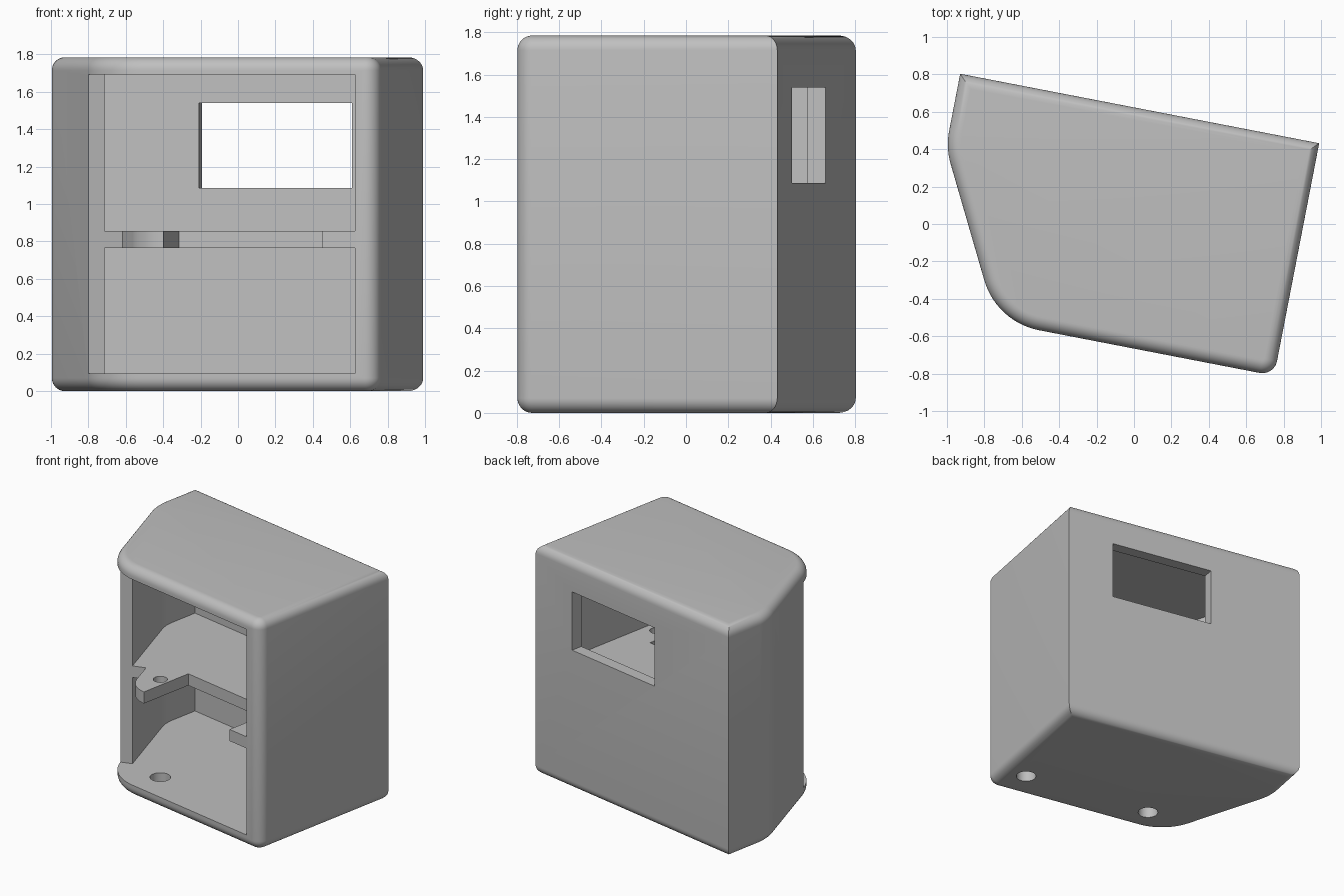
import bpy, bmesh, math
from mathutils import Vector, Matrix

cube = bpy.data.objects.get("Cube")
if cube:
    bpy.data.objects.remove(cube, do_unlink=True)

HEIGHT, FILLET, WALL = 1.785, 0.07, 0.09
FLOOR, CEILING = 0.095, 1.692
TURN = Matrix.Rotation(-math.asin(0.19), 4, 'Z')   # the whole case stands at a slight turn

grey = bpy.data.materials.new("light_grey")
grey.use_nodes = True
colour = (0.52, 0.52, 0.52, 1)
grey.diffuse_color = colour
grey.node_tree.nodes["Principled BSDF"].inputs["Base Color"].default_value = colour


def outline(corners, inset=0.0, steps=14):
    """Counter-clockwise (x, y, radius) corners -> rounded outline, moved inward."""
    pts = []
    for i, (x, y, r) in enumerate(corners):
        p = Vector((x, y))
        a, b = Vector(corners[i - 1][:2]), Vector(corners[(i + 1) % len(corners)][:2])
        d1, d2 = (p - a).normalized(), (b - p).normalized()
        n1, n2 = Vector((-d1.y, d1.x)), Vector((-d2.y, d2.x))
        mitre = (n1 + n2) / (1 + n1.dot(n2))
        if r <= inset:
            pts.append(p + mitre * inset)
            continue
        turn = n1.angle_signed(n2)
        for k in range(steps + 1):
            n = Matrix.Rotation(-turn * k / steps, 2) @ n1
            pts.append(p + mitre * r - n * (r - inset))
    return pts


def loft(name, rings):
    """Solid skinned through (outline, height) rings."""
    bm = bmesh.new()
    loops = [[bm.verts.new((p.x, p.y, z)) for p in pts] for pts, z in rings]
    n = len(loops[0])
    for low, high in zip(loops, loops[1:]):
        for i in range(n):
            j = (i + 1) % n
            bm.faces.new((low[i], low[j], high[j], high[i]))
    bm.faces.new(loops[0][::-1])
    bm.faces.new(loops[-1])
    bmesh.ops.recalc_face_normals(bm, faces=bm.faces)
    bm.transform(TURN)
    mesh = bpy.data.meshes.new(name)
    bm.to_mesh(mesh)
    bm.free()
    mesh.materials.append(grey)
    obj = bpy.data.objects.new(name, mesh)
    bpy.context.collection.objects.link(obj)
    return obj


def prism(name, pts, z0, z1):
    return loft(name, [(pts, z0), (pts, z1)])


def sharp(*pts):
    return [Vector(p) for p in pts]


def circle(x, y, r, n=32):
    return [Vector((x + r * math.cos(math.tau * k / n), y + r * math.sin(math.tau * k / n)))
            for k in range(n)]


def select_only(obj):
    bpy.ops.object.select_all(action='DESELECT')
    obj.select_set(True)
    bpy.context.view_layer.objects.active = obj


def cut(obj, cutter):
    cutter.hide_render = True
    mod = obj.modifiers.new("cut", 'BOOLEAN')
    mod.operation, mod.solver, mod.object = 'DIFFERENCE', 'EXACT', cutter
    select_only(obj)
    bpy.ops.object.modifier_apply(modifier=mod.name)
    bpy.data.objects.remove(cutter, do_unlink=True)


# Outer case: footprint with a slanted, rounded left front and soft top and bottom rims
FOOTPRINT = [(-1.065, 0.612, 0), (-1.065, 0.21, 0.38), (-0.623, -0.654, 0.38),
             (0.89, -0.654, 0.08), (0.89, 0.612, 0)]
STEPS = 8
rim = [(FILLET * (1 - math.sin(a)), FILLET * (1 - math.cos(a)))
       for a in (math.pi / 2 * k / STEPS for k in range(STEPS + 1))]
rings = [(outline(FOOTPRINT, inset), z) for inset, z in rim]
rings += [(outline(FOOTPRINT, inset), HEIGHT - z) for inset, z in reversed(rim)]
case = loft("case", rings)

# Hollow inside, open front and rear window
cut(case, prism("cavity", outline(FOOTPRINT, WALL), FLOOR, CEILING))
cut(case, prism("front_opening", sharp((-0.907, -0.538), (-0.9, -1), (0.763, -1),
                                       (0.763, -0.36), (-0.551, -0.356)), FLOOR, CEILING))
cut(case, prism("rear_window", sharp((-0.314, 0.4), (0.52, 0.4), (0.52, 0.8), (-0.314, 0.8)),
                1.087, 1.54))

# Middle shelf with two front tabs
SHELF = [(-0.99, 0.54, 0), (-0.99, 0.23, 0), (-0.663, -0.413, 0), (-0.56, -0.36, 0),
         (-0.412, -0.65, 0.21), (-0.281, -0.65, 0), (-0.281, -0.215, 0), (0.586, -0.215, 0),
         (0.586, -0.65, 0), (0.763, -0.65, 0), (0.763, -0.55, 0), (0.82, -0.55, 0),
         (0.82, 0.54, 0)]
shelf = prism("shelf", outline(SHELF), 0.765, 0.855)

# Pin holes through the floor and the shelf tabs
for x, y in ((-0.352, -0.42), (0.70, -0.39)):
    cut(case, prism("floor_hole", circle(x, y, 0.073), -0.1, 0.2))
    cut(shelf, prism("shelf_hole", circle(x, y, 0.05), 0.6, 1))

for obj in (case, shelf):
    select_only(obj)
    bpy.ops.object.shade_smooth_by_angle(angle=math.radians(30))
